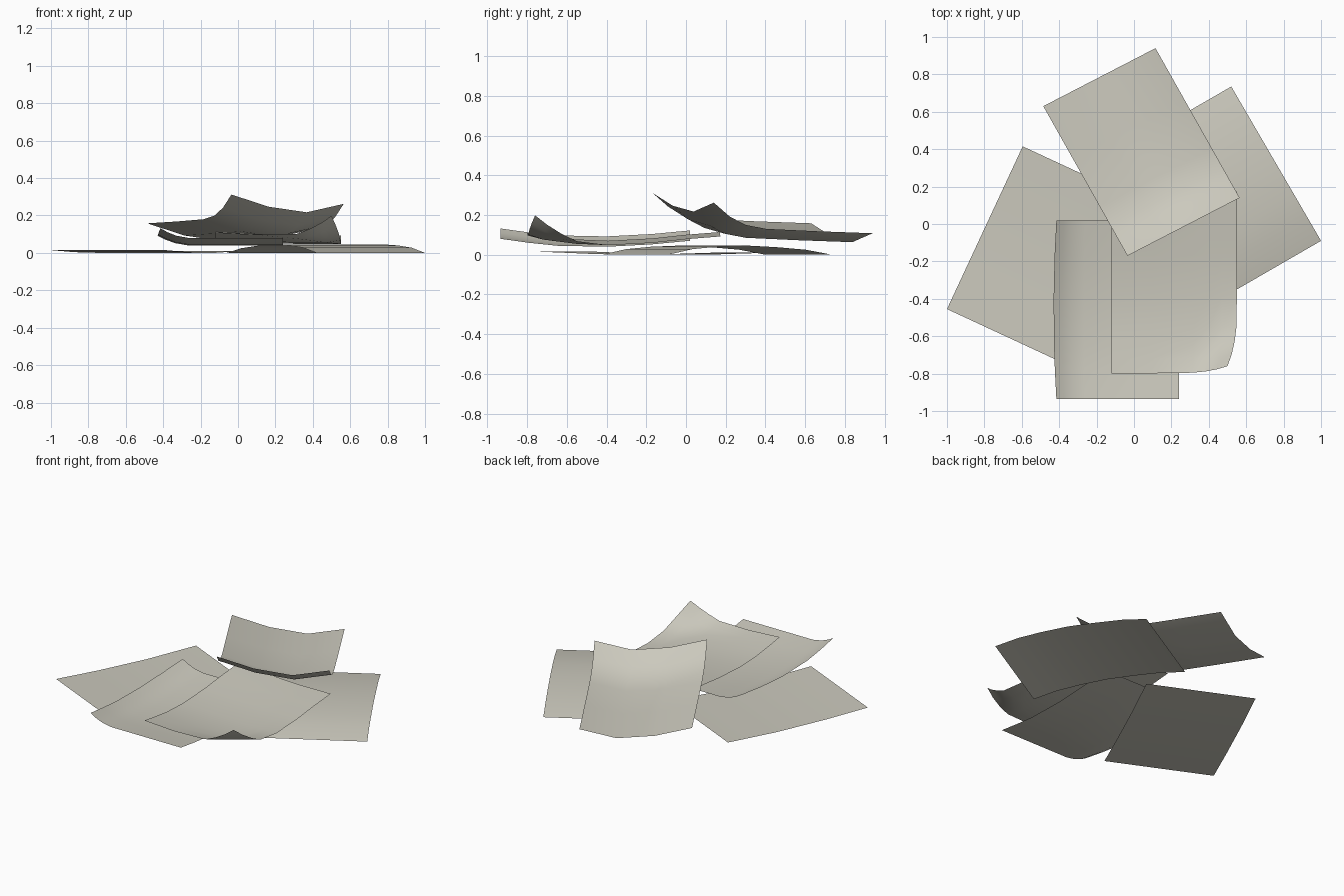
import bpy
from mathutils import Vector

if "Cube" in bpy.data.objects:
    bpy.data.objects.remove(bpy.data.objects["Cube"])

paper = bpy.data.materials.new("paper off white")
paper.diffuse_color = (0.60, 0.585, 0.51, 1)
paper.use_nodes = True
paper.node_tree.nodes["Principled BSDF"].inputs["Base Color"].default_value = paper.diffuse_color


def sheet(name, origin, u_corner, v_corner, u_profile, v_profile, warp=None):
    """Bent sheet spanned by three plan corners; heights of both profiles add up."""
    o, a, b = Vector(origin), Vector(u_corner), Vector(v_corner)
    verts, faces = [], []
    for v, zv in v_profile:
        for u, zu in u_profile:
            p = o + (a - o) * u + (b - o) * v
            q = Vector((p.x, p.y, zu + zv))
            verts.append(q + warp(u, v) if warp else q)
    n = len(u_profile)
    flip = (a - o).cross(b - o) < 0          # keep the top side facing up
    for j in range(len(v_profile) - 1):
        for i in range(n - 1):
            f = [j * n + i, j * n + i + 1, (j + 1) * n + i + 1, (j + 1) * n + i]
            faces.append(f[::-1] if flip else f)
    me = bpy.data.meshes.new(name)
    me.from_pydata(verts, [], faces)
    me.materials.append(paper)
    me.shade_smooth()
    ob = bpy.data.objects.new(name, me)
    bpy.context.collection.objects.link(ob)
    return ob


# left sheet, almost flat on the ground
sheet("left_sheet", (-1, -0.455), (-0.39, -0.738), (-0.595, 0.415),
      [(0, 0), (0.33, 0), (0.67, 0), (1, 0)],
      [(0, 0.015), (0.3, 0.004), (0.65, 0), (1, 0.01)])

# right sheet, gently arched along its length
sheet("right_sheet", (0.52, 0.735), (-0.06, 0.40), (1, -0.09),
      [(0, 0), (0.5, 0), (1, 0)],
      [(0, 0), (0.16, 0.025), (0.34, 0.038), (0.52, 0.046),
       (0.7, 0.04), (0.85, 0.028), (1, 0)])


# front sheet, curled up along its left edge
def left_bulge(u, v):
    return Vector((-0.06 * v * (1 - v) * (1 - u) ** 6, 0, 0))


sheet("front_sheet", (-0.415, -0.935), (0.24, -0.935), (-0.415, 0.02),
      [(0, 0.052), (0.06, 0.03), (0.13, 0.012), (0.23, 0), (0.6, 0), (1, 0)],
      [(0, 0.08), (0.15, 0.06), (0.3, 0.045), (0.56, 0.04), (0.8, 0.052), (1, 0.07)],
      left_bulge)


# middle sheet with the front right corner turned up
def corner_curl(u, v):
    c = max(0, 1 - (1 - u) / 0.45 - v / 0.32)
    return Vector((-0.05 * c ** 2, 0.035 * c ** 2, 0.11 * c ** 1.4))


sheet("middle_sheet", (-0.12, -0.8), (0.55, -0.795), (-0.12, 0.17),
      [(0, 0.022), (0.33, 0.009), (0.65, 0), (0.77, 0), (0.88, 0), (1, 0)],
      [(0, 0.088), (0.08, 0.076), (0.16, 0.066), (0.25, 0.055), (0.42, 0.048),
       (0.65, 0.06), (0.82, 0.078), (1, 0.092)],
      corner_curl)

# top sheet, cupped across with its front end curling upwards
sheet("top_sheet", (-0.485, 0.63), (0.115, 0.94), (-0.035, -0.17),
      [(0, 0.095), (0.33, 0.03), (0.67, 0), (1, 0.045)],
      [(0, 0.063), (0.35, 0.073), (0.67, 0.085), (0.8, 0.105), (0.9, 0.147), (1, 0.217)])
